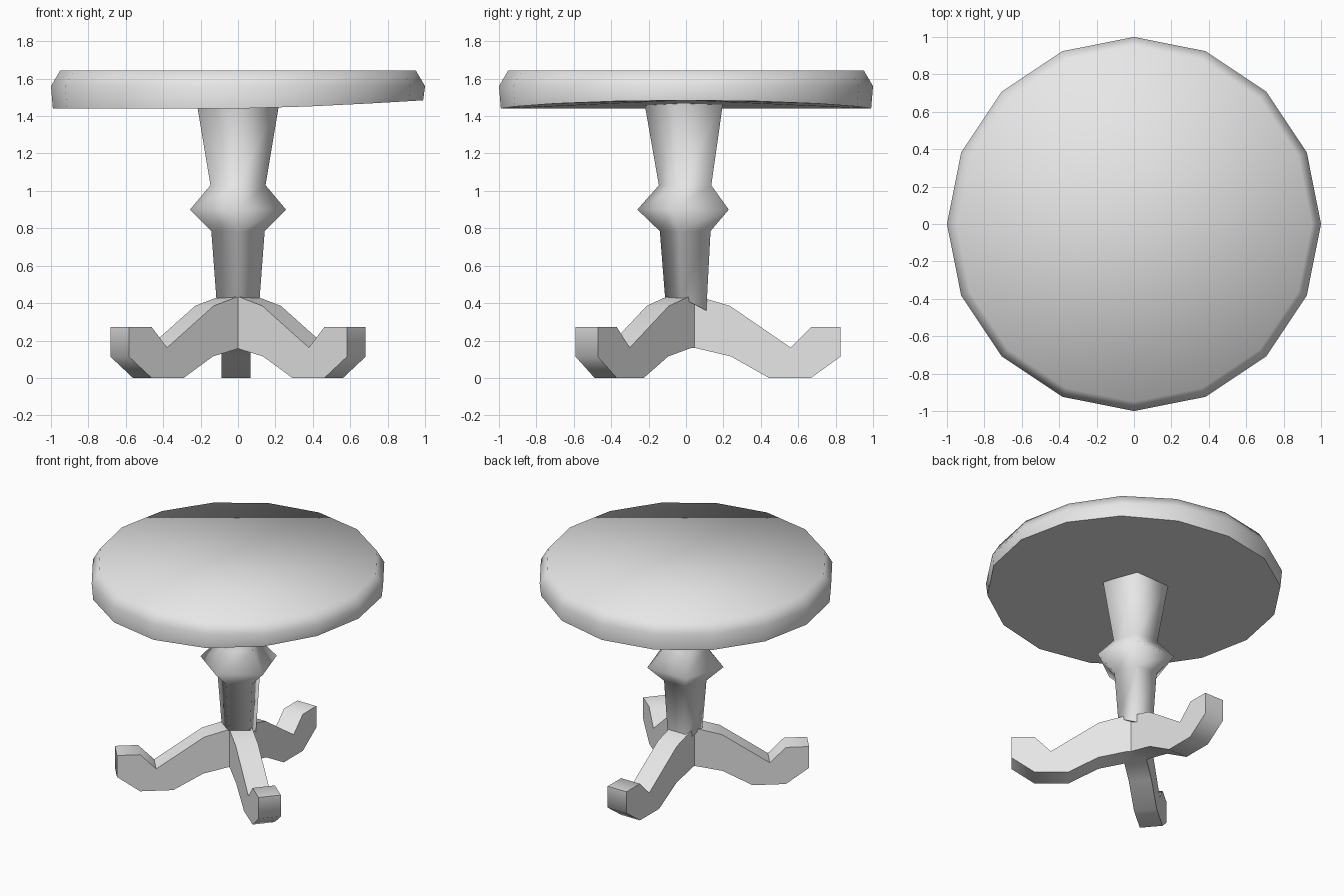
import bpy, bmesh, math
from mathutils import Matrix, Vector

cube = bpy.data.objects.get("Cube")
if cube:
    bpy.data.objects.remove(cube, do_unlink=True)

grey = bpy.data.materials.new("plain_grey")
grey.use_nodes = True
grey.diffuse_color = (0.8, 0.8, 0.8, 1)
grey.node_tree.nodes["Principled BSDF"].inputs["Base Color"].default_value = (0.8, 0.8, 0.8, 1)


def finish(name, bm, angle):
    bmesh.ops.recalc_face_normals(bm, faces=bm.faces)
    mesh = bpy.data.meshes.new(name)
    bm.to_mesh(mesh)
    bm.free()
    obj = bpy.data.objects.new(name, mesh)
    bpy.context.collection.objects.link(obj)
    mesh.materials.append(grey)
    bpy.ops.object.select_all(action="DESELECT")
    obj.select_set(True)
    bpy.context.view_layer.objects.active = obj
    bpy.ops.object.shade_smooth_by_angle(angle=math.radians(angle))
    return obj


def lathe(profile, sides, start, y=0, adjust=None):
    """Stack rings of (radius, height), bottom to top, and cap both ends."""
    bm = bmesh.new()
    rings = []
    for i, (r, z) in enumerate(profile):
        ring = []
        for k in range(sides):
            a = start + math.tau * k / sides
            p = Vector((r * math.cos(a), y + r * math.sin(a), z))
            if adjust and i == 0:
                p.z += adjust(p)
            ring.append(bm.verts.new(p))
        rings.append(ring)
    for low, high in zip(rings, rings[1:]):
        for k in range(sides):
            j = (k + 1) % sides
            bm.faces.new((low[k], low[j], high[j], high[k]))
    bm.faces.new(rings[0][::-1])
    bm.faces.new(rings[-1])
    return bm


# Round top, its underside rising slightly towards +x
top = lathe([(0.99, 1.44), (1.0, 1.56), (0.95, 1.645)], 16, 0,
            adjust=lambda p: 0.045 * max(0, p.x) ** 1.4)
finish("table_top", top, 80)

# Five-sided turned column, lower at the back where it laps the rear leg
column = lathe([(0.122, 0.43), (0.15, 0.785), (0.27, 0.9), (0.155, 1.03), (0.232, 1.47)],
               5, -math.pi / 2, y=0.01,
               adjust=lambda p: -0.07 if p.y > 0.08 else 0)
finish("column", column, 80)

# Three scrolled legs: one side profile, extruded across the width
LEG = [(0, 0.44), (0.05, 0.44), (0.235, 0.385), (0.56, 0.162), (0.668, 0.272),
       (0.825, 0.272), (0.825, 0.113), (0.668, 0), (0.444, 0), (0.24, 0.115),
       (0.05, 0.16), (0, 0.16)]
WIDTH = 0.155


def leg(name, degrees, shift=0):
    bm = bmesh.new()
    side = bm.faces.new([bm.verts.new((r, -WIDTH / 2, z)) for r, z in LEG])
    new = bmesh.ops.extrude_face_region(bm, geom=[side])["geom"]
    bmesh.ops.translate(bm, vec=(0, WIDTH, 0),
                        verts=[v for v in new if isinstance(v, bmesh.types.BMVert)])
    turn = Matrix.Translation((shift, 0, 0)) @ Matrix.Rotation(math.radians(degrees), 4, "Z")
    bmesh.ops.transform(bm, matrix=turn, verts=bm.verts)
    finish(name, bm, 60)


leg("back_leg", 90, -0.012)
leg("front_left_leg", -40)
leg("front_right_leg", 220)
